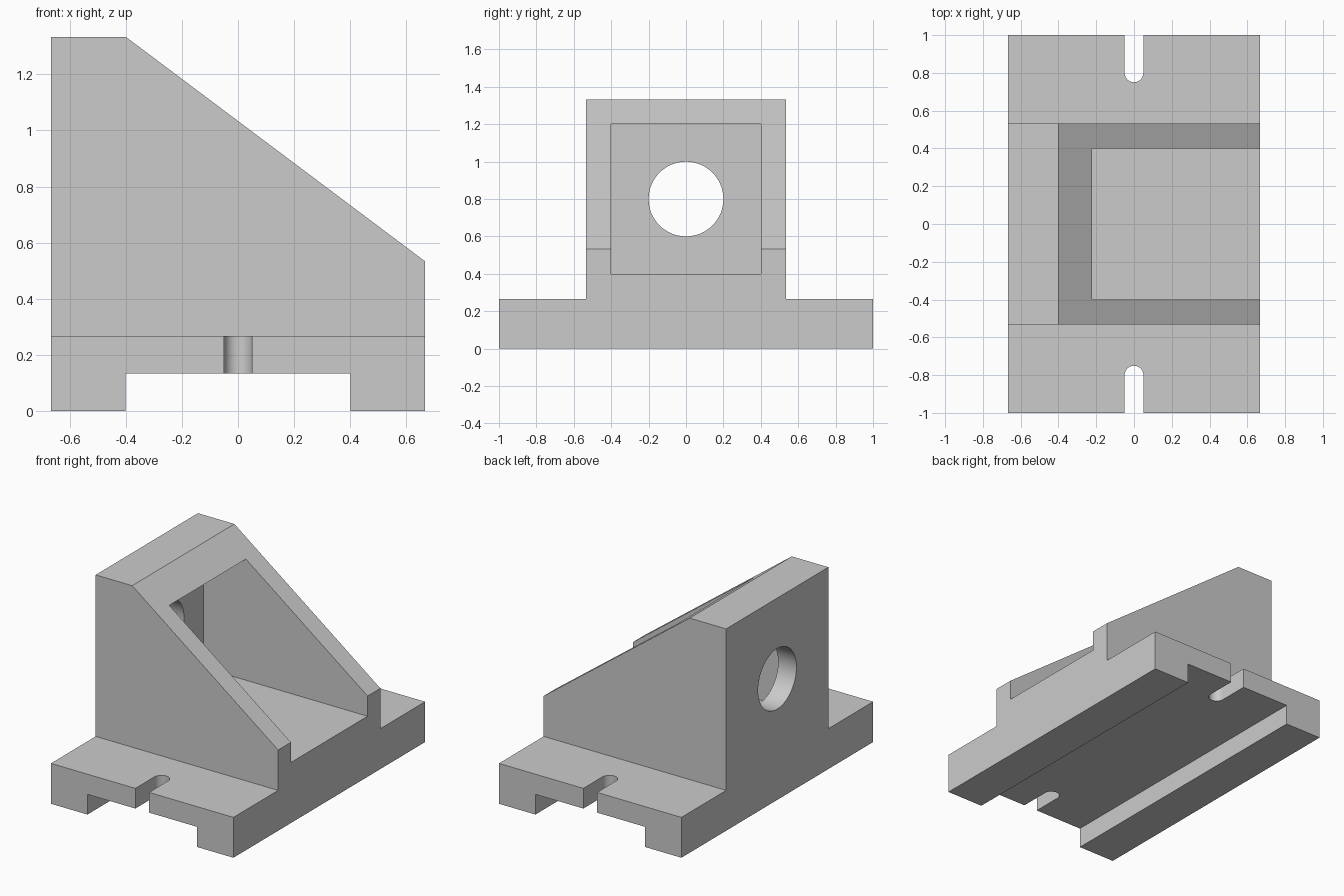
import bpy
import bmesh
import math
from mathutils import Vector

cube = bpy.data.objects.get("Cube")
if cube:
    bpy.data.objects.remove(cube, do_unlink=True)

# Main proportions: everything is a multiple of one wall thickness
WALL = 2 / 15
HALF_X, HALF_Y = 5 * WALL, 1.0
BODY_Y = 4 * WALL
BASE_TOP, BODY_TOP = 2 * WALL, 10 * WALL

grey = bpy.data.materials.new("plain grey")
grey.use_nodes = True
grey.diffuse_color = (0.6, 0.6, 0.6, 1)
grey.node_tree.nodes["Principled BSDF"].inputs["Base Color"].default_value = (0.6, 0.6, 0.6, 1)


def prism(name, points, depth):
    """Extrude a closed outline of 3D points along depth."""
    bm = bmesh.new()
    face = bm.faces.new([bm.verts.new(p) for p in points])
    side = bmesh.ops.extrude_face_region(bm, geom=[face])["geom"]
    verts = [v for v in side if isinstance(v, bmesh.types.BMVert)]
    bmesh.ops.translate(bm, verts=verts, vec=Vector(depth))
    bmesh.ops.recalc_face_normals(bm, faces=bm.faces[:])
    mesh = bpy.data.meshes.new(name)
    bm.to_mesh(mesh)
    bm.free()
    mesh.materials.append(grey)
    obj = bpy.data.objects.new(name, mesh)
    bpy.context.collection.objects.link(obj)
    return obj


def side_profile(name, outline, half_y):
    """Extrude an x-z outline symmetrically across y."""
    return prism(name, [(x, -half_y, z) for x, z in outline], (0, 2 * half_y, 0))


def combine(target, tool, operation):
    """Apply a boolean and discard the tool."""
    tool.hide_render = True
    mod = target.modifiers.new(operation.lower(), 'BOOLEAN')
    mod.operation, mod.solver, mod.object = operation, 'EXACT', tool
    bpy.context.view_layer.objects.active = target
    bpy.ops.object.modifier_apply(modifier=mod.name)
    bpy.data.objects.remove(tool, do_unlink=True)


# Base plate with the channel running underneath
foot = 3 * WALL
bracket = side_profile("bracket", [
    (-HALF_X, 0), (-foot, 0), (-foot, WALL), (foot, WALL), (foot, 0),
    (HALF_X, 0), (HALF_X, BASE_TOP), (-HALF_X, BASE_TOP)], HALF_Y)

# Upright body with the sloping top
body = side_profile("body", [
    (-HALF_X, BASE_TOP), (HALF_X, BASE_TOP), (HALF_X, BODY_Y),
    (-foot, BODY_TOP), (-HALF_X, BODY_TOP)], BODY_Y)
combine(bracket, body, 'UNION')

# Box pocket, open to the slope and the low end
pocket = side_profile("pocket_cutter", [
    (-HALF_X + WALL, foot), (1, foot),
    (1, BODY_TOP - WALL), (-HALF_X + WALL, BODY_TOP - WALL)], foot)
combine(bracket, pocket, 'DIFFERENCE')

# Round hole through the back wall
circle = [i * math.tau / 48 for i in range(48)]
hole = prism("hole_cutter", [
    (-0.8, 0.2 * math.cos(a), 0.8 + 0.2 * math.sin(a)) for a in circle], (0.4, 0, 0))
combine(bracket, hole, 'DIFFERENCE')

# Round-ended bolt slots at both ends of the base
for end in (-1, 1):
    arc = [i * math.pi / 12 for i in range(13)]
    outline = [(0.05 * math.cos(a), end * (0.8 - 0.05 * math.sin(a)), 0.05) for a in arc]
    outline += [(-0.05, end * 1.1, 0.05), (0.05, end * 1.1, 0.05)]
    combine(bracket, prism("slot_cutter", outline, (0, 0, 0.3)), 'DIFFERENCE')

# Merge flush faces, then smooth only the round walls
bm = bmesh.new()
bm.from_mesh(bracket.data)
bmesh.ops.remove_doubles(bm, verts=bm.verts[:], dist=0.0001)
bmesh.ops.dissolve_limit(bm, angle_limit=0.01, verts=bm.verts[:], edges=bm.edges[:])
bm.to_mesh(bracket.data)
bm.free()
bpy.ops.object.select_all(action='DESELECT')
bracket.select_set(True)
bpy.context.view_layer.objects.active = bracket
bpy.ops.object.shade_smooth_by_angle(angle=math.radians(30))
